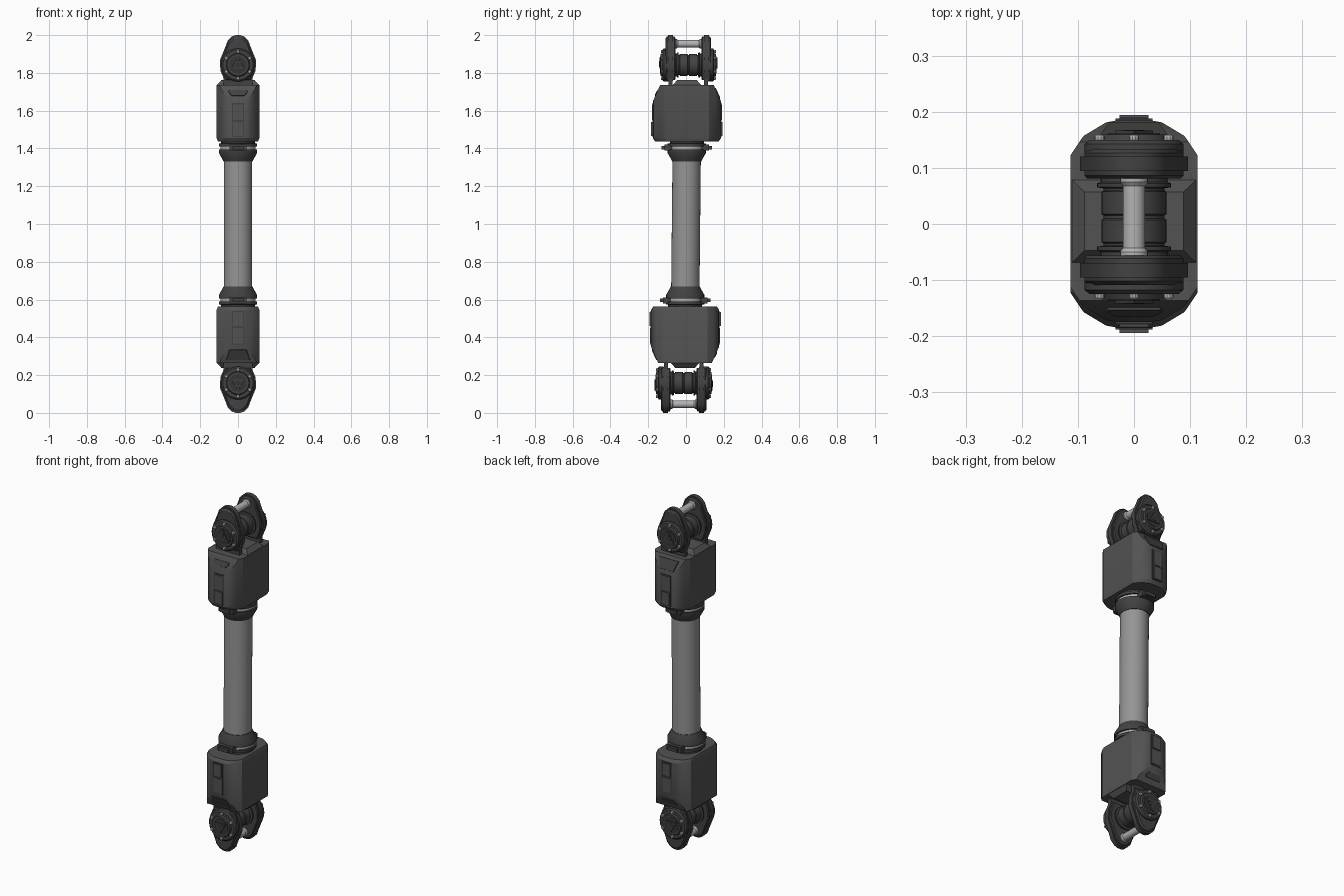
import bpy, bmesh, math
from mathutils import Matrix, Vector

old = bpy.data.objects.get("Cube")
if old:
    bpy.data.objects.remove(old)


def material(name, value):
    m = bpy.data.materials.new(name)
    m.use_nodes = True
    colour = (value, value, value, 1)
    m.diffuse_color = colour
    m.node_tree.nodes["Principled BSDF"].inputs["Base Color"].default_value = colour
    return m


HOUSING = material("housing grey", 0.085)
DARK = material("dark joint grey", 0.055)
BLACK = material("recess black", 0.035)
TUBE = material("tube grey", 0.3)
STEEL = material("bright steel", 0.45)


def frame(origin, u, v):
    """Matrix whose third axis is the normal of the u, v plane."""
    u, v = Vector(u).normalized(), Vector(v).normalized()
    m = Matrix((u, v, u.cross(v))).transposed().to_4x4()
    m.translation = origin
    return m


def finish(name, bm, mat):
    bmesh.ops.recalc_face_normals(bm, faces=bm.faces)
    for f in bm.faces:
        f.smooth = True
    for e in bm.edges:
        e.smooth = e.calc_face_angle(0) < math.radians(30)
    mesh = bpy.data.meshes.new(name)
    bm.to_mesh(mesh)
    bm.free()
    mesh.materials.append(mat)
    ob = bpy.data.objects.new(name, mesh)
    bpy.context.scene.collection.objects.link(ob)
    return ob


def loft(rings, matrix):
    """Closed solid through rings with equal point counts."""
    bm = bmesh.new()
    loops = [[bm.verts.new(matrix @ Vector(p)) for p in r] for r in rings]
    for a, b in zip(loops, loops[1:]):
        for i in range(len(a)):
            j = (i + 1) % len(a)
            bm.faces.new((a[i], a[j], b[j], b[i]))
    bm.faces.new(loops[0][::-1])
    bm.faces.new(loops[-1])
    return bm


def prism(pts, low, high, matrix, inset=1.0):
    """Extruded outline; inset scales the far cap."""
    return loft([[(x, y, low) for x, y in pts],
                 [(x * inset, y * inset, high) for x, y in pts]], matrix)


def lathe(profile, matrix, n=32, turn=0.0):
    angles = [math.tau * i / n + turn for i in range(n)]
    return loft([[(r * math.cos(a), r * math.sin(a), h) for a in angles]
                 for r, h in profile], matrix)


def rect(w, low, high):
    return [(-w, low), (w, low), (w, high), (-w, high)]


def mirrored(half):
    return half + [(-x, y) for x, y in reversed(half) if x > 0]


# Plan of the housing, and the teardrop outline of a clevis plate about its hub
quarter = [(0.113, 0.118), (0.09, 0.152), (0.05, 0.176), (0.028, 0.18)]
half_plan = [(x, -y) for x, y in reversed(quarter)] + quarter
PLAN = mirrored(half_plan)
LOBE = mirrored([(0.07, -0.085), (0.093, -0.03), (0.096, 0.025), (0.065, 0.1),
                 (0.055, 0.128), (0.033, 0.15), (0.012, 0.158)])
HUB_Z = 1.842
CLEVIS_Y = 0.0125
BODY_Y = 0.005


def build_end(prefix, place):
    def add(name, bm, mat):
        bm.transform(place)
        return finish(prefix + "_" + name, bm, mat)

    up = Matrix.Translation((0, BODY_Y, 0))

    # Housing with sloped front and back shoulders
    bm = loft([[(x * s, y * s, z) for x, y in PLAN]
               for s, z in ((0.94, 1.438), (1, 1.455), (1, 1.737))], up)
    for s in (-1, 1):
        cut = bmesh.ops.bisect_plane(
            bm, geom=bm.verts[:] + bm.edges[:] + bm.faces[:],
            plane_co=(0, BODY_Y + s * 0.18, 1.65), plane_no=(0, s * 0.085, 0.038),
            clear_outer=True)["geom_cut"]
        bmesh.ops.holes_fill(bm, edges=[e for e in cut if isinstance(e, bmesh.types.BMEdge)])
    add("housing", bm, HOUSING)
    add("housing_cap", loft([[(x, y, 1.735) for x, y in rect(0.112, -0.075, 0.075)],
                             [(x, y, 1.762) for x, y in rect(0.088, -0.052, 0.052)]], up),
        HOUSING)

    # Collar, exposed ring and cone that grip the tube
    collar_y = Matrix.Translation((0, 0.004, 0))
    add("collar_cone", lathe([(0.078, 1.332), (0.082, 1.342), (0.101, 1.375),
                              (0.101, 1.394)], collar_y), DARK)
    add("collar_ring", lathe([(0.092, 1.392), (0.092, 1.412)], collar_y), STEEL)
    add("collar_top", lathe([(0.101, 1.41), (0.101, 1.425), (0.09, 1.428),
                             (0.09, 1.442)], collar_y), DARK)

    for s, side in ((-1, "front"), (1, "back")):
        def face(y, z=0.0):
            return frame((0, y, z), (-s, 0, 0), (0, 0, 1))

        # Collar clamp
        clamp = face(0.004)
        add(side + "_clamp", prism(rect(0.046, 1.388, 1.422), 0.06, 0.118, clamp), DARK)
        add(side + "_clamp_lug", prism(rect(0.03, 1.394, 1.414), 0.11, 0.133, clamp), DARK)

        # Access door with recess and latch
        wall = face(BODY_Y + s * 0.178)
        add(side + "_door", prism(rect(0.033, 1.46, 1.64), 0, 0.005, wall), DARK)
        add(side + "_door_panel", prism(rect(0.026, 1.55, 1.632), 0, 0.007, wall), HOUSING)
        add(side + "_latch", prism(rect(0.026, 1.466, 1.54), 0, 0.011, wall), HOUSING)

        # Plate on the sloped shoulder
        slope = frame((0, BODY_Y + s * 0.161, 1.6925), (-s, 0, 0), (0, -s * 0.038, 0.085))
        if s < 0:
            plate = [(-0.034, -0.016), (0.034, -0.016), (0.052, 0.006),
                     (0.048, 0.017), (-0.048, 0.017), (-0.052, 0.006)]
        else:
            plate = [(-0.046, -0.032), (0.046, -0.032), (0.064, 0.03), (-0.064, 0.03)]
        add(side + "_shoulder_plate", prism(plate, -0.002, 0.004, slope, 0.95), DARK)

        # Clevis plate: mount leg, core, raised rim band
        hub = face(CLEVIS_Y, HUB_Z)
        add(side + "_clevis_leg", prism(rect(0.076, -0.125, -0.02), 0.083, 0.105, hub), DARK)
        small = [(x * 0.92, y * 0.95) for x, y in LOBE]
        add(side + "_clevis_plate", loft(
            [[(x * k, y * k, h) for x, y in small]
             for k, h in ((0.95, 0.069), (1, 0.074), (1, 0.114), (0.93, 0.121))], hub), DARK)
        add(side + "_clevis_rim", prism(LOBE, 0.082, 0.108, hub), DARK)

        # Bearing cover with triangular boss and six bolts
        add(side + "_bearing_cover", lathe([(0.088, 0.106), (0.088, 0.13), (0.08, 0.137),
                                            (0.062, 0.137), (0.058, 0.147)], hub, 24), DARK)
        add(side + "_cover_recess", lathe([(0.046, 0.14), (0.046, 0.149)], hub, 24), BLACK)
        add(side + "_triangle_boss", lathe([(0.042, 0.14), (0.038, 0.154)], hub, 3,
                                           math.pi / 2), DARK)
        add(side + "_triangle_inset", lathe([(0.022, 0.15), (0.022, 0.155)], hub, 3,
                                            math.pi / 2), BLACK)
        for i in range(6):
            a = math.pi / 2 + i * math.tau / 6
            spot = hub @ Matrix.Translation((0.071 * math.cos(a), 0.071 * math.sin(a), 0))
            add(side + "_bolt_" + str(i + 1), lathe([(0.009, 0.125), (0.009, 0.143),
                                                     (0.007, 0.146)], spot, 10), STEEL)

    # Grooved hub and crossing pin between the clevis plates
    half = [(0.054, 0.003), (0.058, 0.005), (0.058, 0.045), (0.054, 0.047),
            (0.054, 0.051), (0.066, 0.053), (0.066, 0.06), (0.06, 0.062), (0.06, 0.08)]
    profile = [(r, -h) for r, h in reversed(half)] + half
    hub = frame((0, CLEVIS_Y, HUB_Z), (-1, 0, 0), (0, 0, 1))
    add("hub", lathe(profile, hub), DARK)
    pin = frame((0, CLEVIS_Y, 1.954), (-1, 0, 0), (0, 0, 1))
    add("cross_pin", lathe([(0.025, -0.08), (0.025, -0.062), (0.02, -0.055), (0.02, 0.055),
                            (0.025, 0.062), (0.025, 0.08)], pin, 20), STEEL)


# Matching ends, the lower one turned over about the x axis
build_end("upper", Matrix.Identity(4))
build_end("lower", Matrix.Translation((0, 0, 2)) @ Matrix.Rotation(math.pi, 4, "X"))

# Central tube, leaning slightly between the offset ends
lean = Matrix.Translation((0, 0, 1)) @ Matrix.Rotation(-0.01, 4, "X")
finish("centre_tube", lathe([(0.075, -0.37), (0.075, 0.37)], lean, 48), TUBE)
